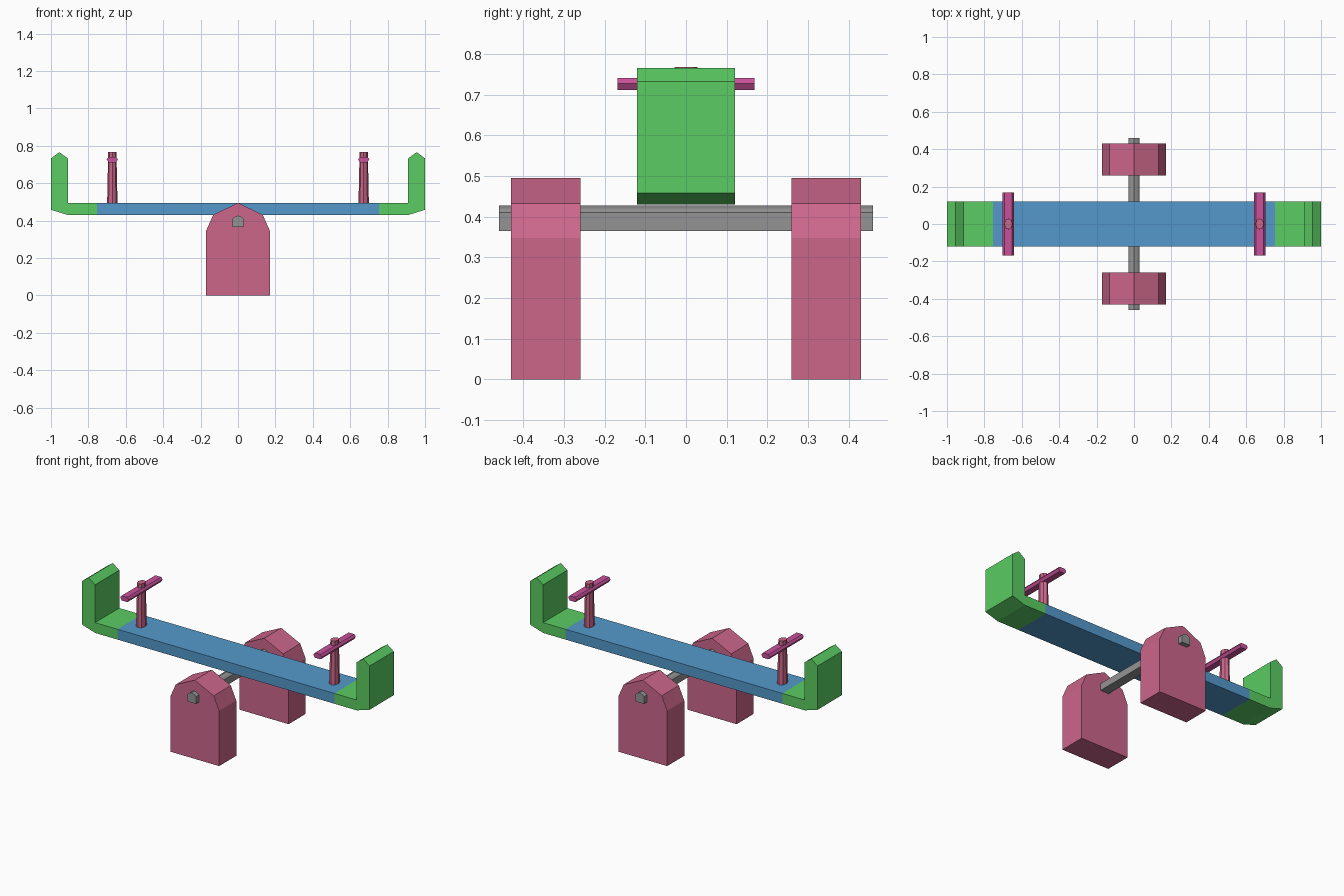
import bpy, bmesh, math

cube = bpy.data.objects.get("Cube")
if cube:
    bpy.data.objects.remove(cube, do_unlink=True)


def material(name, rgb):
    """Flat material from 0-255 display values, stored as linear."""
    lin = [((c / 255 + 0.055) / 1.055) ** 2.4 for c in rgb] + [1.0]
    mat = bpy.data.materials.new(name)
    mat.use_nodes = True
    mat.diffuse_color = lin
    mat.node_tree.nodes["Principled BSDF"].inputs["Base Color"].default_value = lin
    return mat


PINK = material("rose pink", (204, 102, 138))
MAGENTA = material("magenta", (200, 82, 154))
GREEN = material("green", (91, 204, 98))
BLUE = material("blue", (84, 153, 204))
GREY = material("grey", (148, 148, 148))


def finish(name, bm, mat):
    bmesh.ops.recalc_face_normals(bm, faces=bm.faces)
    mesh = bpy.data.meshes.new(name)
    bm.to_mesh(mesh)
    bm.free()
    mesh.materials.append(mat)
    obj = bpy.data.objects.new(name, mesh)
    bpy.context.collection.objects.link(obj)


def extrude_y(name, profile, y0, y1, mat):
    """Extrude an (x, z) outline from y0 to y1."""
    bm = bmesh.new()
    face = bm.faces.new([bm.verts.new((x, y0, z)) for x, z in profile])
    new = bmesh.ops.extrude_face_region(bm, geom=[face])["geom"]
    verts = [v for v in new if isinstance(v, bmesh.types.BMVert)]
    bmesh.ops.translate(bm, verts=verts, vec=(0, y1 - y0, 0))
    finish(name, bm, mat)


def mirrored(half):
    """Close a right-hand outline (bottom to top) with its mirror image."""
    return half + [(-x, z) for x, z in reversed(half) if x > 0]


# Two support blocks with peaked tops
block = mirrored([(0.17, 0), (0.17, 0.347), (0.132, 0.432), (0, 0.495)])
for side, name in ((-1, "front_support"), (1, "back_support")):
    extrude_y(name, block, side * 0.26, side * 0.43, PINK)

# Axle through both supports
axle = mirrored([(0.03, 0.365), (0.03, 0.41), (0.018, 0.42), (0, 0.427)])
extrude_y("axle", axle, -0.46, 0.46, GREY)

# Plank
extrude_y("plank", mirrored([(0.755, 0.43), (0.755, 0.495)]), -0.12, 0.12, BLUE)

# Seats with upright backs, posts and handlebars
seat = [(0.755, 0.43), (0.91, 0.43), (1, 0.458), (1, 0.733), (0.955, 0.766),
        (0.91, 0.733), (0.91, 0.495), (0.755, 0.495)]
bar = [(0.03, 0.728), (0.02, 0.741), (-0.02, 0.741),
       (-0.03, 0.728), (-0.02, 0.711), (0.02, 0.711)]
for side, label in ((1, "left"), (-1, "right")):
    extrude_y(label + "_seat", [(side * x, z) for x, z in seat], -0.12, 0.12, GREEN)
    extrude_y(label + "_handlebar", [(side * 0.672 + x, z) for x, z in bar],
              -0.168, 0.168, MAGENTA)
    bm = bmesh.new()
    bmesh.ops.create_cone(bm, cap_ends=True, segments=8, radius1=0.028,
                          radius2=0.022, depth=0.287)
    bmesh.ops.scale(bm, verts=bm.verts, vec=(1, 1.3, 1))
    bmesh.ops.translate(bm, verts=bm.verts, vec=(side * 0.672, 0, 0.6245))
    finish(label + "_handle_post", bm, PINK)
